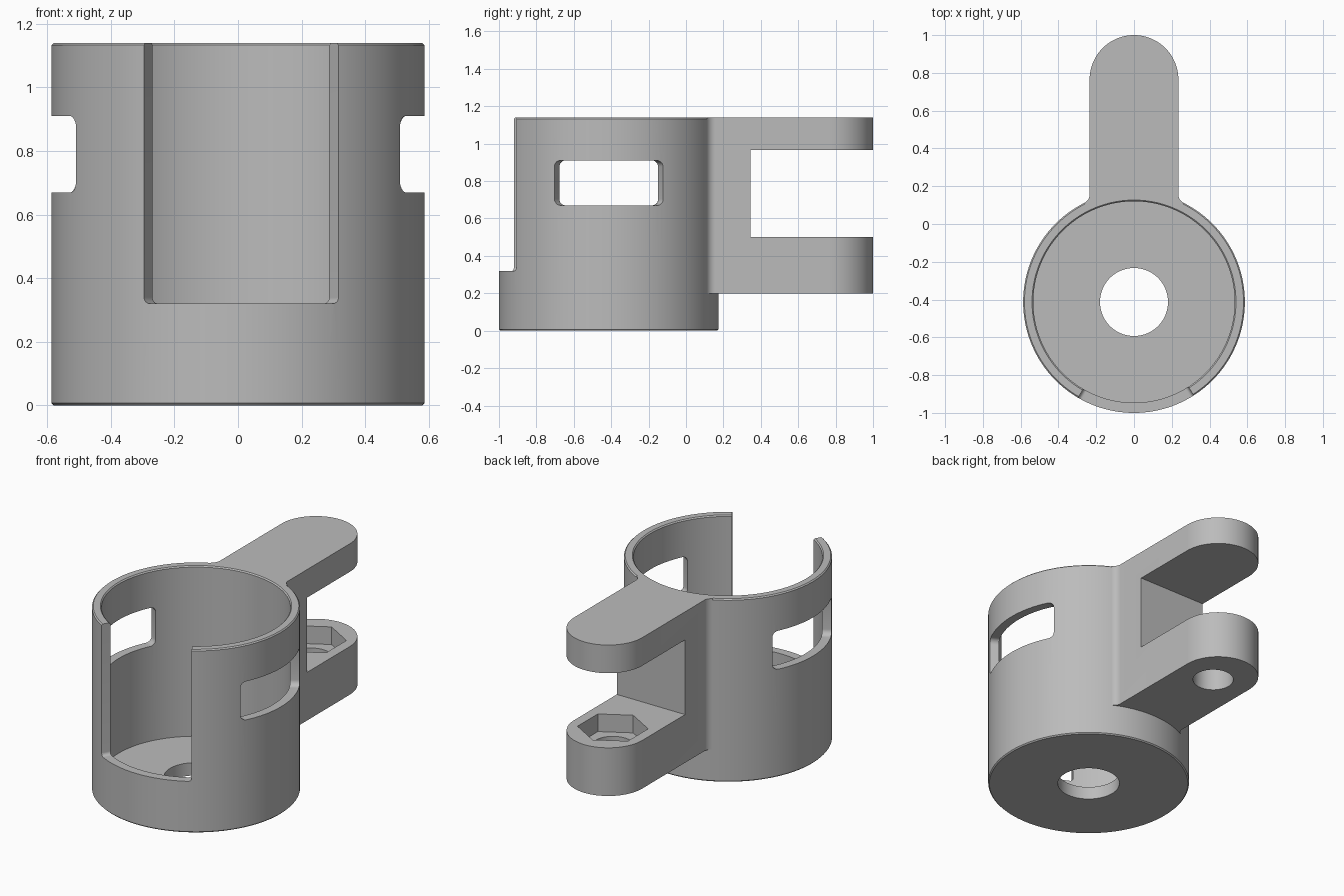
import bpy, bmesh
from math import sin, cos, pi, radians, sqrt

if "Cube" in bpy.data.objects:
    bpy.data.objects.remove(bpy.data.objects["Cube"], do_unlink=True)

CY = -0.413            # cup axis position along y
R_OUT, R_IN = 0.587, 0.533
HEIGHT, FLOOR = 1.14, 0.08
ARM_W, ARM_END, ARM_Z = 0.235, 0.765, 0.2
BOLT_Y = 0.72

grey = bpy.data.materials.new("plain grey")
grey.use_nodes = True
grey.diffuse_color = (0.5, 0.5, 0.5, 1)
grey.node_tree.nodes["Principled BSDF"].inputs["Base Color"].default_value = (0.5, 0.5, 0.5, 1)


def make_object(name, bm):
    bmesh.ops.recalc_face_normals(bm, faces=bm.faces[:])
    mesh = bpy.data.meshes.new(name)
    bm.to_mesh(mesh)
    bm.free()
    mesh.materials.append(grey)
    obj = bpy.data.objects.new(name, mesh)
    bpy.context.collection.objects.link(obj)
    return obj


def loft(name, rings, closed=False):
    """Skin equal-length rings; cap the ends unless the rings form a loop."""
    bm = bmesh.new()
    loops = [[bm.verts.new(p) for p in ring] for ring in rings]
    pairs = list(zip(loops, loops[1:]))
    if closed:
        pairs.append((loops[-1], loops[0]))
    else:
        bm.faces.new(loops[0])
        bm.faces.new(loops[-1])
    for a, b in pairs:
        for i in range(len(a)):
            j = (i + 1) % len(a)
            bm.faces.new((a[i], a[j], b[j], b[i]))
    return make_object(name, bm)


def prism(name, outline, z0, z1):
    return loft(name, [[(x, y, z) for x, y in outline] for z in (z0, z1)])


def arc(cx, cy, r, a0, a1, n):
    return [(cx + r * cos(a0 + (a1 - a0) * i / n), cy + r * sin(a0 + (a1 - a0) * i / n))
            for i in range(n + 1)]


def radial_cutter(a0, a1, z0, z1, r):
    """Rounded rectangle in angle and height, pushed outward through the wall."""
    mid = (R_OUT + R_IN) / 2
    s0, s1 = radians(a0) * mid, radians(a1) * mid
    outline = []
    for k, (s, z) in enumerate([(s1 - r, z1 - r), (s0 + r, z1 - r), (s0 + r, z0 + r), (s1 - r, z0 + r)]):
        outline += arc(s, z, r, k * pi / 2, (k + 1) * pi / 2, 6)
    return loft("cutter", [[(d * cos(s / mid), CY + d * sin(s / mid), z) for s, z in outline]
                           for d in (0.3, 0.9)])


def cut(obj, cutters):
    bpy.context.view_layer.objects.active = obj
    for cutter in cutters:
        cutter.hide_render = True
        mod = obj.modifiers.new("cut", "BOOLEAN")
        mod.operation, mod.solver, mod.object = "DIFFERENCE", "EXACT", cutter
        bpy.ops.object.modifier_apply(modifier=mod.name)
        bpy.data.objects.remove(cutter, do_unlink=True)


def smooth(obj):
    bpy.ops.object.select_all(action="DESELECT")
    obj.select_set(True)
    bpy.context.view_layer.objects.active = obj
    bpy.ops.object.shade_smooth_by_angle(angle=radians(30))


# Cup: lathed wall and floor with a central drain hole and softened rims
e = 0.007
profile = [(0.18, 0), (R_OUT - e, 0), (R_OUT, e), (R_OUT, HEIGHT - e), (R_OUT - e, HEIGHT),
           (R_IN + e, HEIGHT), (R_IN, HEIGHT - e), (R_IN, FLOOR), (0.18, FLOOR)]
SEG = 128
cup = loft("cup", [[(r * cos(2 * pi * i / SEG), CY + r * sin(2 * pi * i / SEG), z)
                    for r, z in profile] for i in range(SEG)], closed=True)

# Front opening and the two side windows
cut(cup, [radial_cutter(-120.3, -57.4, 0.32, 1.4, 0.02),
          radial_cutter(-29.7, 29.7, 0.67, 0.91, 0.035),
          radial_cutter(150.3, 209.7, 0.67, 0.91, 0.035)])
smooth(cup)

# Arm: rounded end, filleted where it meets the cup wall
f = 0.05
fx = ARM_W + f
fy = CY + sqrt((R_OUT + f) ** 2 - fx ** 2)
fillet_end = pi + math_angle if (math_angle := 0) else pi + pi / 2 - 0.0
reach = (R_OUT + f)
tangent = (-fx / reach, (CY - fy) / reach)
from math import atan2
fillet_end = atan2(tangent[1], tangent[0]) + 2 * pi
right_fillet = arc(fx, fy, f, fillet_end, pi, 8)
left_fillet = [(-x, y) for x, y in reversed(right_fillet)]
base_angle = atan2(fy - CY, fx)
base = arc(0, CY, 0.56, pi - base_angle, base_angle, 16)
outline = right_fillet + arc(0, ARM_END, ARM_W, 0, pi, 40) + left_fillet + base
arm = prism("clamp_arm", outline, ARM_Z, HEIGHT)

# Gap between the jaws, hexagonal nut pocket and bolt hole in the lower jaw
gap = prism("cutter", [(-0.5, 0.345), (0.5, 0.345), (0.5, 1.2), (-0.5, 1.2)], 0.5, 0.965)
pocket = prism("cutter", arc(0, BOLT_Y, 0.2, pi / 6, pi / 6 + 2 * pi, 6)[:-1], 0.39, 0.6)
bolt = prism("cutter", arc(0, BOLT_Y, 0.118, 0, 2 * pi, 48)[:-1], 0.1, 0.6)
cut(arm, [gap, pocket, bolt])
smooth(arm)
